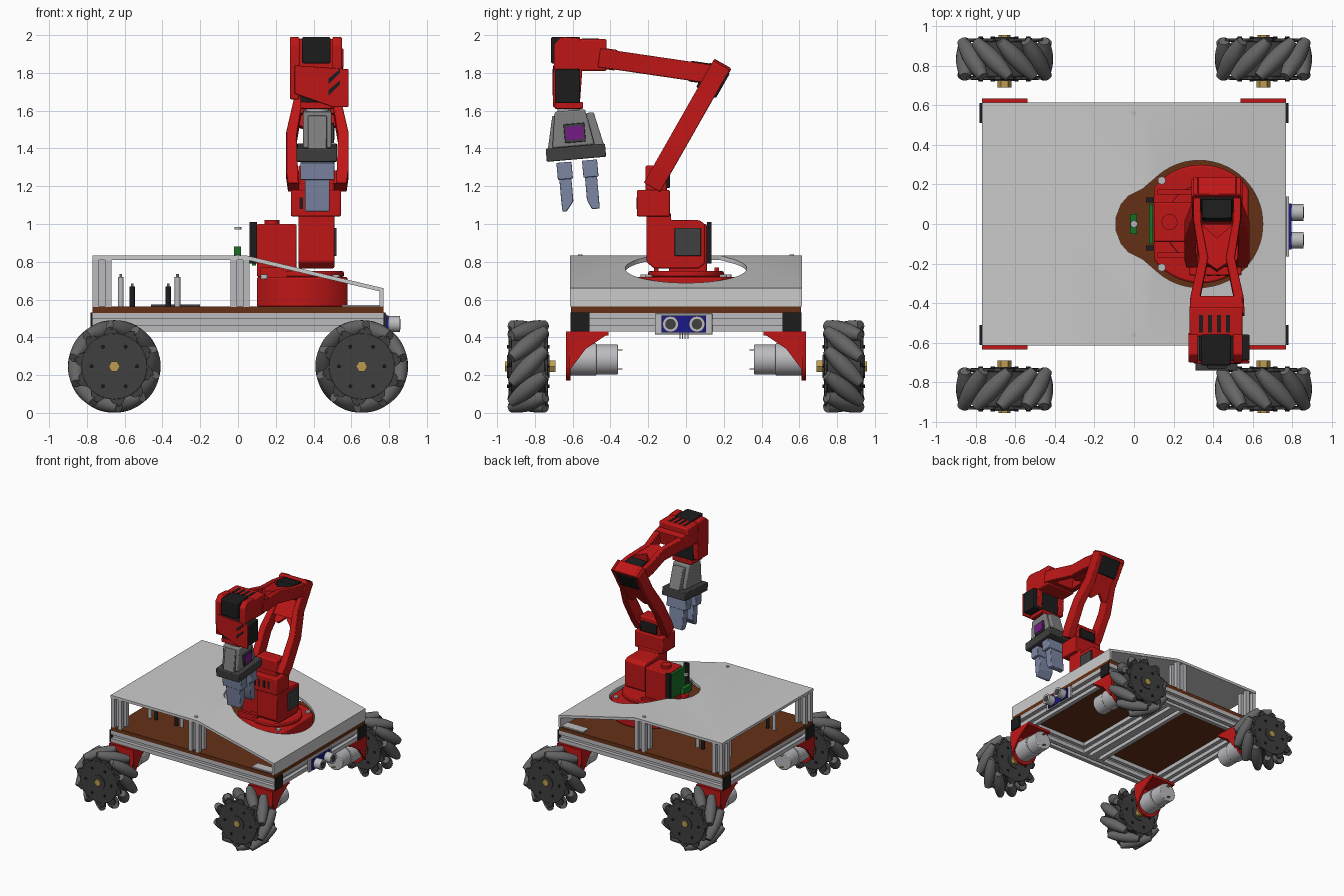
import bpy, bmesh
from math import sin, cos, pi, sqrt, radians
from mathutils import Matrix, Vector

if "Cube" in bpy.data.objects:
    bpy.data.objects.remove(bpy.data.objects["Cube"])

def material(name, r, g, b):
    m = bpy.data.materials.new(name)
    m.diffuse_color = (r, g, b, 1)
    m.use_nodes = True
    m.node_tree.nodes["Principled BSDF"].inputs["Base Color"].default_value = m.diffuse_color
    return m
RED = material("red", .52, .008, .008)
BROWN = material("brown", .13, .03, .008)
BLACK = material("black", .012, .012, .012)
DARK = material("dark_grey", .05, .05, .05)
RUBBER = material("roller_grey", .13, .13, .13)
STEEL = material("steel", .5, .5, .52)
BLUE = material("blue", .01, .01, .25)
GREEN = material("green", .01, .16, .02)
PURPLE = material("purple", .18, .01, .25)
FINGER = material("finger_blue", .2, .24, .37)
BRASS = material("brass", .5, .33, .08)
PALM = material("palm_grey", .22, .22, .22)

def finish(name, bm, mat=None, bevel=0):
    bmesh.ops.recalc_face_normals(bm, faces=bm.faces)
    me = bpy.data.meshes.new(name)
    bm.to_mesh(me)
    bm.free()
    ob = bpy.data.objects.new(name, me)
    bpy.context.collection.objects.link(ob)
    if mat:
        me.materials.append(mat)
    if bevel:
        b = ob.modifiers.new("bevel", 'BEVEL')
        b.width, b.segments, b.limit_method = bevel, 2, 'ANGLE'
    return ob

def frame(o, u, v, w):
    m = Matrix((u, v, w)).transposed().to_4x4()
    m.translation = Vector(o)
    return m
XY = Matrix()
XZ = frame((0, 0, 0), (1, 0, 0), (0, 0, 1), (0, 1, 0))
YZ = frame((0, 0, 0), (0, 1, 0), (0, 0, 1), (1, 0, 0))

def prism(name, pts, lo, hi, mat=None, M=XY, bevel=0):
    """Outline pts in the plane of M, extruded from lo to hi."""
    bm = bmesh.new()
    a = [bm.verts.new(M @ Vector((x, y, lo))) for x, y in pts]
    b = [bm.verts.new(M @ Vector((x, y, hi))) for x, y in pts]
    bm.faces.new(a)
    bm.faces.new(b)
    for i in range(len(pts)):
        j = (i + 1) % len(pts)
        bm.faces.new((a[i], a[j], b[j], b[i]))
    return finish(name, bm, mat, bevel)

def box(name, x0, x1, y0, y1, z0, z1, mat=None, bevel=0, M=XY):
    return prism(name, [(x0, y0), (x1, y0), (x1, y1), (x0, y1)], z0, z1, mat, M, bevel)

def circle(cx, cy, r, n=32, a0=0, a1=2 * pi):
    full = a1 - a0 > 6.28
    return [(cx + r * cos(a0 + (a1 - a0) * i / (n if full else n - 1)),
             cy + r * sin(a0 + (a1 - a0) * i / (n if full else n - 1))) for i in range(n)]

def cyl(name, cx, cy, r, lo, hi, mat=None, M=XY, n=32, bevel=0):
    return prism(name, circle(cx, cy, r, n), lo, hi, mat, M, bevel)

def extrusion(name, cx, cy, lo, hi, M):
    """Slotted aluminium bar."""
    h, n, d = .05, .016, .03
    side = [(h, -h), (h, -n), (h - d, -n), (h - d, n), (h, n)]
    pts = []
    for k in range(4):
        c, s = (1, 0, -1, 0)[k], (0, 1, 0, -1)[k]
        pts += [(cx + c * x - s * y, cy + s * x + c * y) for x, y in side]
    prism(name, pts, lo, hi, STEEL, M)

# Mecanum wheels: barrel rollers at 45 degrees round a drum
R, D, H, N = .246, .2, .128, 10
bm = bmesh.new()
rings = []
for i in range(9):
    u = -H + 2 * H * i / 8
    r = R - sqrt(D * D + u * u / 2)
    rings.append([bm.verts.new((x, y, u)) for x, y in circle(0, 0, r, 16)])
for a, b in zip(rings, rings[1:]):
    for i in range(16):
        bm.faces.new((a[i], a[(i + 1) % 16], b[(i + 1) % 16], b[i]))
bm.faces.new(rings[0])
bm.faces.new(rings[-1])
roller = finish("wheel_roller", bm, RUBBER)
roller_mesh = roller.data
bpy.data.objects.remove(roller)

for sx in (-1, 1):
    for sy in (-1, 1):
        cx, cy, cz = sx * .655, sy * .835, .246
        s = -sx * sy
        W = XZ.copy()
        W.translation = (cx, cy, cz)
        cyl("wheel_drum", 0, 0, .15, -.09, .09, DARK, W, 40)
        for e in (-1, 1):
            cyl("wheel_rim_plate", 0, 0, .175, e * .085, e * .105, DARK, W, 40, .004)
            cyl("wheel_hub_disc", 0, 0, .06, e * .1, e * .112, DARK, W)
            cyl("axle_nut", 0, 0, .03, e * .11, e * .122, BRASS, W, 6)
            for k in range(6):
                a = k * pi / 3
                cyl("wheel_bolt", .12 * cos(a), .12 * sin(a), .011, e * .1, e * .113, BLACK, W, 6)
        for k in range(N):
            th = 2 * pi * k / N
            rad = Vector((cos(th), 0, sin(th)))
            d = (Vector((-sin(th), 0, cos(th))) + Vector((0, s, 0))).normalized()
            ob = bpy.data.objects.new("wheel_roller", roller_mesh)
            bpy.context.collection.objects.link(ob)
            ob.matrix_world = frame(Vector((cx, cy, cz)) + D * rad, rad, d.cross(rad), d)
            # roller end tabs on both rims
            for e in (-1, 1):
                ph = th + e * s * .42
                T = frame((cx, cy, cz), (cos(ph), 0, sin(ph)), (-sin(ph), 0, cos(ph)), (0, 1, 0))
                prism("roller_tab", [(.15, -.05), (.2, -.025), (.212, 0), (.2, .025), (.15, .05)],
                      e * .09, e * .103, DARK, T)
        cyl("wheel_coupler", cx, .246, .035, sy * .69, sy * .73, BRASS, XZ, 6)
        # Motor and red bracket
        prism("bracket_plate", [(cx + .115, .43), (cx - .115, .43), (cx - .115, .33)]
              + circle(cx, .27, .1, 16, pi, 2 * pi) + [(cx + .115, .33)], sy * .612, sy * .635, RED, XZ)
        box("bracket_flange", cx - .115, cx + .115, *sorted((sy * .41, sy * .63)), .41, .432, RED)
        for g in (-.115, .1):
            prism("bracket_gusset", [(sy * .41, .42), (sy * .62, .42), (sy * .62, .22), (sy * .53, .34)],
                  cx + g, cx + g + .015, RED, YZ)
        cyl("gearbox", cx, .283, .086, sy * .475, sy * .615, STEEL, XZ, bevel=.004)
        cyl("motor_can", cx, .283, .08, sy * .36, sy * .475, STEEL, XZ, bevel=.006)
        for g in (-.05, .05):
            box("motor_terminal", cx - .01, cx + .01, *sorted((sy * .335, sy * .37)), .28 + g, .285 + g, BRASS)

# Chassis frame and floor
for sy in (-1, 1):
    extrusion("side_rail", sy * .56, .48, -.77, .77, YZ)
    for sx in (-1, 1):
        box("rail_cap", *sorted((sx * .77, sx * .782)), *sorted((sy * .51, sy * .612)), .43, .532, BLACK)
    for x in (-.72, .01):
        extrusion("cover_post", x, sy * .56, .56, .81, XY)
    box("front_lip_foot", .55, .75, sy * .56 - .04, sy * .56 + .04, .56, .572, STEEL)
for x in (-.72, -.05, .05, .72):
    extrusion("cross_rail", x, .48, -.51, .51, XZ)
box("floor_plate", -.77, .77, -.61, .61, .53, .562, BROWN)
for x, h, m in ((-.62, .72, STEEL), (-.56, .67, BLACK), (-.37, .67, BLACK), (-.32, .72, STEEL)):
    for y in (-.3, .3):
        cyl("standoff", x, y, .015, .56, h, m, n=12)
        cyl("standoff_screw", x, y, .007, h, h + .015, STEEL, n=8)
for y in (-.12, .12):
    box("floor_module", -.46, -.2, y - .05, y + .05, .56, .575, DARK)

# Folded top cover with keyhole opening
t = .022
cover = prism("top_cover", [(-.77, .832), (.05, .832), (.77, .66), (.77, .562), (.75, .562),
              (.75, .66 - t * .75), (.045, .832 - t), (-.77, .832 - t)], -.615, .615, None, XZ)
lobe = [(-.09, .035), (-.065, .1), (-.03, .14), (.04, .175), (.11, .235), (.3, .25)]
for pts in (circle(.33, 0, .322, 64), lobe + [(x, -y) for x, y in reversed(lobe)]):
    cut = prism("cover_cutter", pts, .6, 1)
    cut.hide_render = True
    cut.hide_set(True)
    cut.display_type = 'WIRE'
    b = cover.modifiers.new("hole", 'BOOLEAN')
    b.operation, b.object, b.solver = 'DIFFERENCE', cut, 'EXACT'
for y in (-.56, .56):
    cyl("cover_screw", 0, y, .013, .83, .838, STEEL, n=12)

# Distance sensor
box("sensor_mount", .77, .785, -.165, .14, .415, .525, STEEL, .003)
box("sensor_board", .785, .797, -.13, .105, .425, .515, BLUE)
for y in (-.082, .058):
    cyl("sensor_eye", y, .47, .042, .795, .858, STEEL, YZ)
    cyl("sensor_mesh", y, .47, .028, .858, .86, DARK, YZ, 24)
for k in range(4):
    box("sensor_pin", .79, .795, -.035 + .014 * k, -.03 + .014 * k, .39, .43, STEEL)

# Arm base
half = [(.34 + .3 * cos(a), .3 * sin(a)) for a in [radians(37 + 106 * i / 20) for i in range(21)]]
prism("arm_base", half + [(x, -y) for x, y in reversed(half)], .56, .72, RED, XY, .01)
cyl("turntable", .36, 0, .2, .72, .75, RED, n=48, bevel=.006)
for y in (-.22, .22):
    for x in (.14, .52):
        cyl("base_bolt", x, y * (1 if x < .3 else .9), .02, .71, .732, STEEL, n=12)
box("base_servo_housing", .1, .31, -.09, .11, .72, 1.0, RED, .008)
cyl("servo_horn", .18, 0.01, .04, 1.0, 1.022, RED)
for y in (-.17, .15):
    box("base_rib", .12, .3, y, y + .025, .72, .77, RED)
prism("shoulder_column", [(-.21, .8), (-.17, .765), (.07, .765), (.1, .79), (.1, 1.0), (.07, 1.02), (-.08, 1.02),
      (-.08, 1.06), (-.21, 1.06)], .32, .51, RED, YZ, .008)
box("shoulder_servo", .5, .522, -.06, .08, .83, .98, DARK, .004)
box("controller_board", .075, .095, -.1, .1, .78, .99, GREEN)
for y in (-.135, .11):
    box("board_bracket", .06, .1, y, y + .025, .79, 1.01, BLACK)
box("small_sensor", -.02, .015, -.05, .05, .83, .88, GREEN)
cyl("small_sensor_knob", 0, 0, .018, .97, .985, STEEL, n=12)

# Shoulder joint
box("shoulder_block", .28, .545, -.26, -.085, 1.04, 1.18, RED, .008)
for k in range(4):
    box("shoulder_vent", .325 + .045 * k, .345 + .045 * k, -.262, -.25, 1.08, 1.14, BLACK)
box("shoulder_yoke", .32, .51, -.215, -.1, 1.17, 1.31, RED, .01)
box("shoulder_motor", .34, .49, -.19, -.085, 1.19, 1.27, BLACK, .005)

def link(a, b):
    v = Vector((0, b[0] - a[0], b[1] - a[1]))
    L = v.length
    v.normalize()
    return frame((.42, *a), (1, 0, 0), v, Vector((1, 0, 0)).cross(v)), L

def mirrored(name, pts, lo, hi, mat, M, bevel=.005):
    for s in (-1, 1):
        prism(name, [(s * x, y) for x, y in pts], lo, hi, mat, M, bevel)

# Upper arm: two legs joined by a web near the elbow
M, L = link((-.165, 1.22), (.165, 1.8))
mirrored("upper_arm_leg", [(.1, -.03), (.155, -.03), (.165, .05), (.165, .28), (.125, .48), (.13, L + .04),
         (.095, L + .06), (.08, .46), (.11, .26)], -.05, .05, RED, M)
prism("upper_arm_web", [(-.11, .58), (-.11, .36), (-.06, .34), (0, .4), (.06, .34), (.11, .36), (.11, .58)],
      -.04, -.01, RED, M)
prism("upper_arm_back_web", [(-.11, .56), (-.11, .4), (.11, .4), (.11, .56)], .02, .04, RED, M)
box("upper_arm_foot", -.15, .15, -.03, .05, -.045, .045, RED, .005, M)
box("elbow_motor", -.085, .085, L - .12, L + .03, -.06, .06, BLACK, .006, M)
box("elbow_cap", -.12, .12, L + .02, L + .055, -.055, .05, RED, .005, M)

# Forearm: waisted legs, open in the middle
M, L = link((.12, 1.795), (-.46, 1.88))
mirrored("forearm_leg", [(.085, -.02), (.12, -.02), (.12, .1), (.09, .3), (.135, .5), (.14, L), (.09, L), (.085, .5),
         (.045, .3), (.08, .12)], -.05, .05, RED, M)
prism("forearm_web", [(-.09, .12), (-.06, .32), (0, .36), (.06, .32), (.09, .12), (0, .2)], -.045, .045, RED, M)
box("forearm_motor", -.075, .075, -.03, .1, -.055, .055, BLACK, .005, M)
box("forearm_end_plate", -.13, .13, L - .09, L, -.055, .055, RED, .004, M)

# Wrist head
box("wrist_block", .28, .55, -.57, -.42, 1.81, 1.98, RED, .01)
for k in range(4):
    box("wrist_vent", .33 + .045 * k, .35 + .045 * k, -.55, -.46, 1.975, 1.983, BLACK)
for x in (.275, .5):
    prism("wrist_cheek", [(-.7, 1.95), (-.66, 1.99), (-.56, 1.985), (-.55, 1.8), (-.56, 1.66), (-.69, 1.66),
          (-.7, 1.8)], x, x + .05, RED, YZ, .006)
box("wrist_motor", .34, .49, -.715, -.56, 1.85, 1.99, BLACK, .008)
prism("wrist_cover", [(.3, 1.84), (.585, 1.82), (.585, 1.62), (.5, 1.62), (.3, 1.69)], -.705, -.69, RED, XZ, .004)
for k in range(2):
    prism("cover_vent", [(.48, 1.68 + .06 * k), (.54, 1.74 + .06 * k), (.54, 1.76 + .06 * k), (.48, 1.71 + .06 * k)],
          -.708, -.69, BLACK, XZ)
box("hand_motor", .33, .585, -.69, -.56, 1.64, 1.82, BLACK, .006)
box("hand_flange", .33, .51, -.695, -.545, 1.61, 1.645, RED, .005)

# Gripper, tilted slightly about x
a = radians(5)
G = frame((.42, -.62, 1.6), (0, cos(a), sin(a)), (0, -sin(a), cos(a)), (1, 0, 0))
cyl("gripper_neck", 0, 0, .06, -.03, .03, STEEL, frame((.42, -.62, 1.59), (1, 0, 0), (0, 1, 0), (0, 0, 1)))
prism("gripper_palm", [(-.075, 0), (.085, 0), (.12, -.19), (-.105, -.19)], -.075, .075, PALM, G, .008)
for s in (-1, 1):
    prism("palm_side_arm", [(.02 + s * .07, -.02), (.02 + s * .11, -.02), (.02 + s * .15, -.2), (.02 + s * .1, -.2)],
          -.05, .05, PALM, G, .005)
    # jaw carrier and finger
    c = .018 + s * .068
    box("finger_base", c - .04, c + .04, -.36, -.27, -.09, .09, FINGER, .005, G)
    prism("finger", [(c - .032, -.34), (c + .032, -.34), (c + .032, -.48), (c + s * .02 + .012, -.53),
          (c + s * .01 - .02, -.53), (c - .032, -.48)], -.065, .065, FINGER, G, .005)
box("gripper_rail", -.14, .175, -.26, -.19, -.11, .105, DARK, .006, G)
box("gripper_screen_frame", -.035, .075, -.17, -.07, .07, .088, DARK, .003, G)
box("gripper_screen", -.025, .065, -.155, -.085, .085, .092, PURPLE, 0, G)

# Smooth rounded parts, keep hard edges
bpy.ops.object.select_all(action='DESELECT')
meshes = [o for o in bpy.context.scene.objects if o.type == 'MESH' and not o.hide_render]
for o in meshes:
    o.select_set(True)
bpy.context.view_layer.objects.active = meshes[0]
bpy.ops.object.shade_smooth_by_angle(angle=radians(35))
